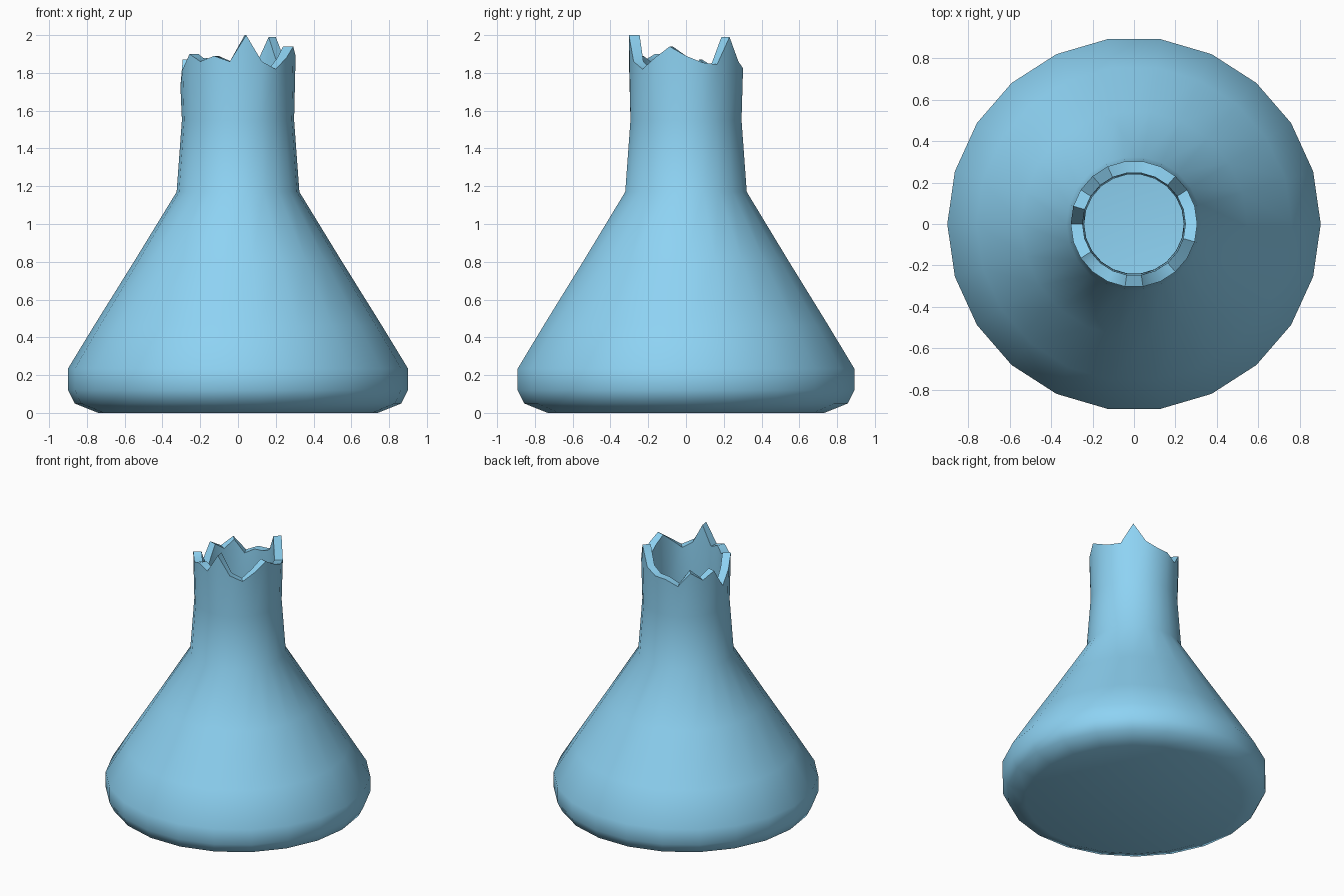
import bpy, bmesh, math

if "Cube" in bpy.data.objects:
    bpy.data.objects.remove(bpy.data.objects["Cube"])

SIDES = 22
# outer wall from base to neck, then inner wall from neck down to floor: (radius, height)
OUTER = [(0.74, 0.0), (0.865, 0.05), (0.9, 0.12), (0.9, 0.235), (0.76, 0.465),
         (0.545, 0.81), (0.325, 1.17), (0.297, 1.55)]
INNER = [(0.24, 1.55), (0.262, 1.19), (0.485, 0.8), (0.70, 0.445),
         (0.835, 0.225), (0.835, 0.14), (0.81, 0.1), (0.72, 0.06)]
# height of each point of the broken rim, counter-clockwise from +x
RIM = [1.89, 1.855, 1.845, 1.99, 1.86, 1.825, 1.82, 1.78, 1.88, 1.82, 1.87,
       1.73, 1.82, 1.90, 1.86, 1.89, 1.86, 2.0, 1.86, 1.82, 1.88, 1.94]


def ring(bm, radius, heights):
    verts = []
    for k, z in enumerate(heights):
        a = 2 * math.pi * k / SIDES
        verts.append(bm.verts.new((radius * math.cos(a), radius * math.sin(a), z)))
    return verts


bm = bmesh.new()
rings = [ring(bm, r, [z] * SIDES) for r, z in OUTER]
# jagged broken lip, with wall thickness
rings += [ring(bm, 0.305, RIM), ring(bm, 0.248, RIM)]
rings += [ring(bm, r, [z] * SIDES) for r, z in INNER]
for low, high in zip(rings, rings[1:]):
    for k in range(SIDES):
        n = (k + 1) % SIDES
        bm.faces.new((low[k], low[n], high[n], high[k]))
# underside and inner floor
bm.faces.new(list(reversed(rings[0])))
bm.faces.new(rings[-1])
bmesh.ops.recalc_face_normals(bm, faces=bm.faces)

mesh = bpy.data.meshes.new("broken_flask")
bm.to_mesh(mesh)
bm.free()
flask = bpy.data.objects.new("broken_flask", mesh)
bpy.context.collection.objects.link(flask)

# pale blue glass
glass = bpy.data.materials.new("blue_glass")
glass.diffuse_color = (0.27, 0.65, 0.9, 1.0)
glass.use_nodes = True
glass.node_tree.nodes["Principled BSDF"].inputs["Base Color"].default_value = glass.diffuse_color
mesh.materials.append(glass)

bpy.context.view_layer.objects.active = flask
flask.select_set(True)
bpy.ops.object.shade_smooth_by_angle(angle=math.radians(60))
